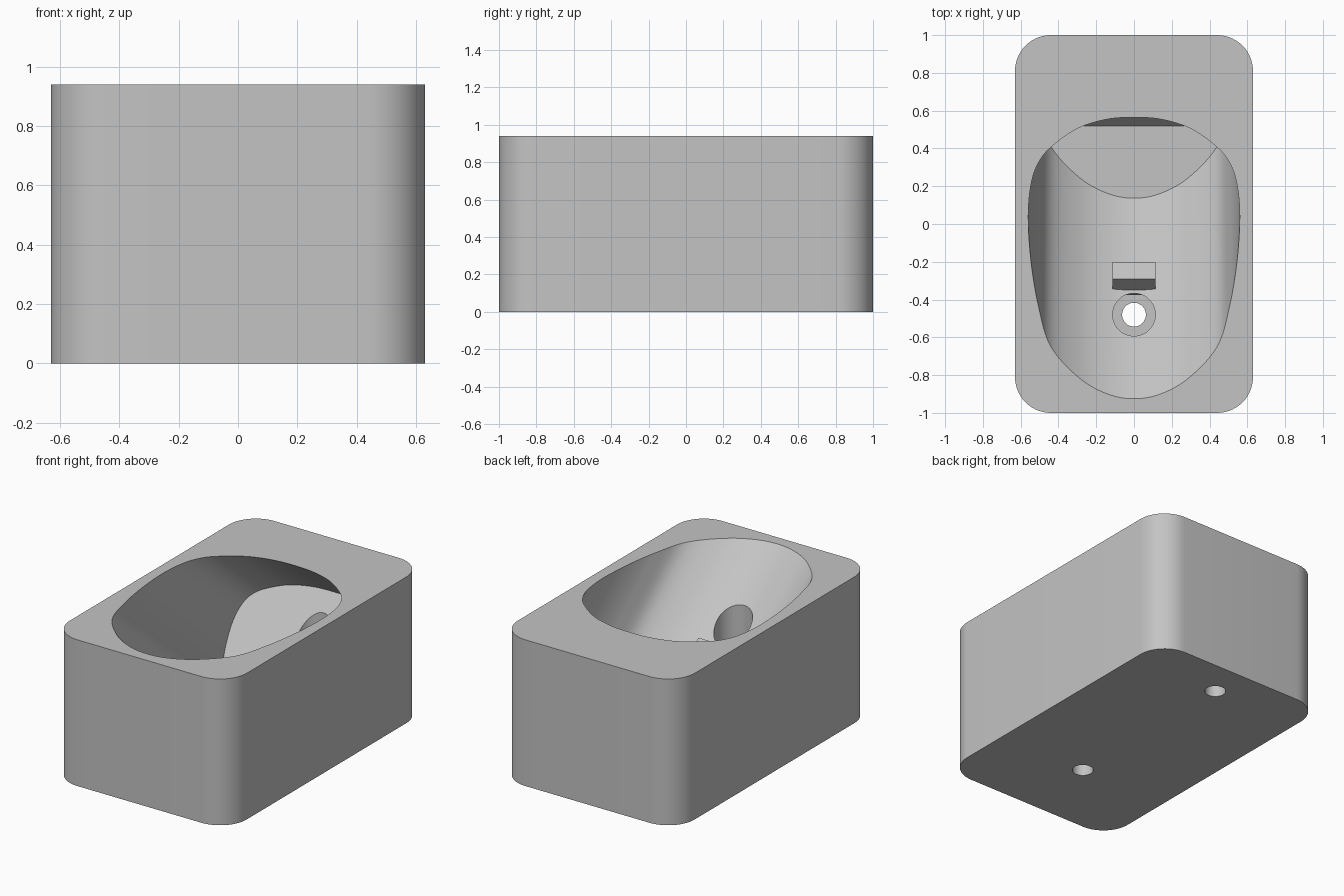
import bpy, bmesh, math
from mathutils import Vector, Matrix

cube = bpy.data.objects.get("Cube")
if cube:
    bpy.data.objects.remove(cube, do_unlink=True)

HEIGHT, FLOOR = 0.94, 0.08
TILT = math.atan(0.81)                                   # slope of the cavity
ALONG = Vector((0, math.cos(TILT), -math.sin(TILT)))     # down the slope
NORMAL = Vector((0, math.sin(TILT), math.cos(TILT)))     # off the slope

grey = bpy.data.materials.new("light grey")
grey.use_nodes = True
grey.diffuse_color = (0.55, 0.55, 0.55, 1)
grey.node_tree.nodes["Principled BSDF"].inputs["Base Color"].default_value = grey.diffuse_color


def make_object(name, bm):
    bmesh.ops.recalc_face_normals(bm, faces=bm.faces)
    mesh = bpy.data.meshes.new(name)
    bm.to_mesh(mesh)
    bm.free()
    mesh.materials.append(grey)
    obj = bpy.data.objects.new(name, mesh)
    bpy.context.collection.objects.link(obj)
    return obj


def smooth_loop(points, steps=6):
    """Closed Catmull-Rom loop through the points."""
    loop, n = [], len(points)
    for i in range(n):
        a, b, c, d = (points[(i + k) % n] for k in (-1, 0, 1, 2))
        for s in range(steps):
            t = s / steps
            loop.append(0.5 * (2 * b + (c - a) * t + (2 * a - 5 * b + 4 * c - d) * t ** 2
                               + (3 * b - a - 3 * c + d) * t ** 3))
    return loop


def cylinder(name, y, radius, low, high):
    bm = bmesh.new()
    bmesh.ops.create_cone(bm, cap_ends=True, segments=48, radius1=radius, radius2=radius,
                          depth=high - low, matrix=Matrix.Translation((0, y, (low + high) / 2)))
    return make_object(name, bm)


def cut(target, cutter):
    cutter.hide_render = True
    mod = target.modifiers.new("cut", "BOOLEAN")
    mod.operation, mod.solver, mod.object = "DIFFERENCE", "EXACT", cutter
    bpy.ops.object.select_all(action="DESELECT")
    bpy.context.view_layer.objects.active = target
    target.select_set(True)
    bpy.ops.object.modifier_apply(modifier=mod.name)
    bpy.data.objects.remove(cutter, do_unlink=True)


# Block with rounded upright edges
bm = bmesh.new()
bmesh.ops.create_cube(bm, size=1)
bmesh.ops.scale(bm, vec=(1.26, 2, HEIGHT), verts=bm.verts)
bmesh.ops.translate(bm, vec=(0, 0, HEIGHT / 2), verts=bm.verts)
upright = [e for e in bm.edges if abs(e.verts[0].co.z - e.verts[1].co.z) > 0.5]
bmesh.ops.bevel(bm, geom=upright, offset=0.19, segments=14, profile=0.5, affect="EDGES")
block = make_object("block", bm)

# Cavity: egg-shaped rim swept down the slope, ended by a square cap and a level floor
half = [(0.14, -0.9), (0.29, -0.815), (0.44, -0.65), (0.505, -0.44), (0.545, -0.2),
        (0.56, 0.04), (0.543, 0.22), (0.5, 0.335), (0.43, 0.415), (0.3, 0.505), (0.15, 0.553)]
rim = [(0, -0.925)] + half + [(0, 0.565)] + [(-x, y) for x, y in reversed(half)]
bm = bmesh.new()
start = Vector((0, 0, HEIGHT)) - ALONG * 0.3
face = bm.faces.new([bm.verts.new(p + start) for p in smooth_loop([Vector((x, y, 0)) for x, y in rim])])
swept = bmesh.ops.extrude_face_region(bm, geom=[face])["geom"]
bmesh.ops.translate(bm, vec=ALONG * 3, verts=[v for v in swept if isinstance(v, bmesh.types.BMVert)])
for point, outward in (((0, 0.52, FLOOR), ALONG), ((0, 0, FLOOR), Vector((0, 0, -1)))):
    cutout = bmesh.ops.bisect_plane(bm, geom=bm.verts[:] + bm.edges[:] + bm.faces[:], dist=1e-5,
                                    plane_co=point, plane_no=outward, clear_outer=True)
    edges = [e for e in cutout["geom_cut"] if isinstance(e, bmesh.types.BMEdge)]
    bmesh.ops.contextual_create(bm, geom=edges)
cut(block, make_object("cavity_cutter", bm))

# Two screw holes with wide recesses
for y, top in ((-0.48, 1.0), (0.76, 0.58)):
    cut(block, cylinder("recess_cutter", y, 0.113, 0.1, top))
    cut(block, cylinder("screw_hole_cutter", y, 0.063, -0.1, 0.2))

bpy.ops.object.select_all(action="DESELECT")
block.select_set(True)
bpy.context.view_layer.objects.active = block
bpy.ops.object.shade_smooth_by_angle(angle=math.radians(30))

# Small stop standing on the sloping wall
base = Vector((0, -0.35, HEIGHT - 0.81 * 0.575))
low, high, length = -0.04, 0.095, 0.116
bm = bmesh.new()
bmesh.ops.create_cube(bm, size=1)
axes = Matrix((Vector((1, 0, 0)), ALONG, NORMAL)).transposed().to_4x4()
centre = base + ALONG * length / 2 + NORMAL * (low + high) / 2
size = Matrix.Diagonal((0.23, length, high - low, 1))
bmesh.ops.transform(bm, matrix=Matrix.Translation(centre) @ axes @ size, verts=bm.verts)
make_object("stop_block", bm)
